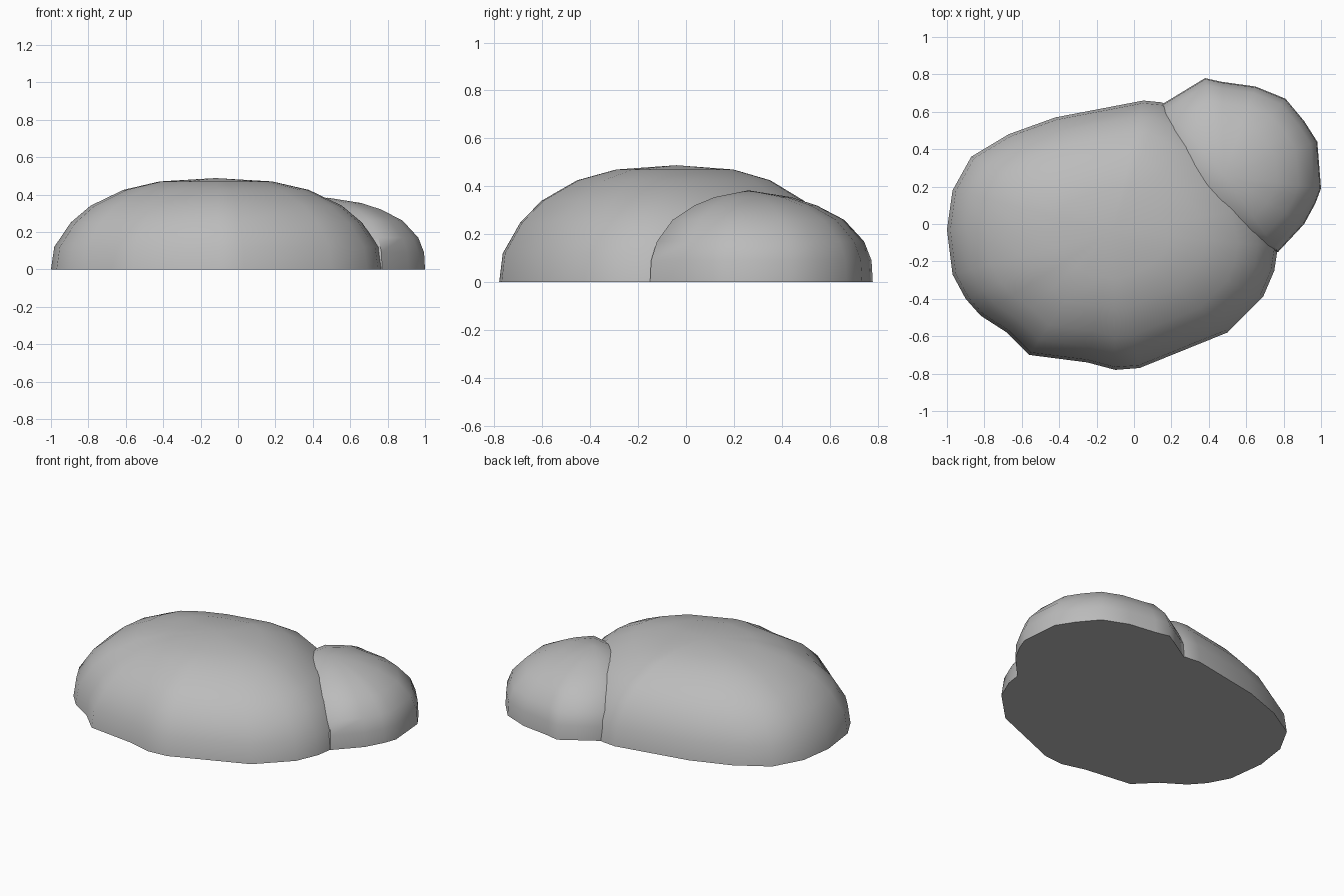
import bpy, bmesh
from math import radians

cube = bpy.data.objects.get("Cube")
if cube:
    bpy.data.objects.remove(cube, do_unlink=True)

# Stone colour
stone = bpy.data.materials.new("stone_grey")
stone.use_nodes = True
grey = (0.5, 0.5, 0.5, 1)
stone.diffuse_color = grey
bsdf = stone.node_tree.nodes["Principled BSDF"]
bsdf.inputs["Base Color"].default_value = grey
bsdf.inputs["Roughness"].default_value = 0.9


def boulder(name, outline, centre, profile, height):
    """Flat-bottomed dome: the footprint shrinks to the crown ring by ring."""
    bm = bmesh.new()
    cx, cy = centre
    rings = [[bm.verts.new((cx + (x - cx) * s, cy + (y - cy) * s, z))
              for x, y in outline] for s, z in profile]
    crown = bm.verts.new((cx, cy, height))
    n = len(outline)
    for low, high in zip(rings, rings[1:]):
        for i in range(n):
            j = (i + 1) % n
            bm.faces.new((low[i], low[j], high[j], high[i]))
    for i in range(n):
        bm.faces.new((rings[-1][i], rings[-1][(i + 1) % n], crown))
    bm.faces.new(rings[0])
    bmesh.ops.recalc_face_normals(bm, faces=bm.faces)
    mesh = bpy.data.meshes.new(name)
    bm.to_mesh(mesh)
    bm.free()
    mesh.materials.append(stone)
    obj = bpy.data.objects.new(name, mesh)
    bpy.context.collection.objects.link(obj)
    bpy.ops.object.select_all(action="DESELECT")
    obj.select_set(True)
    bpy.context.view_layer.objects.active = obj
    bpy.ops.object.shade_smooth_by_angle(angle=radians(50))
    return obj


# Large boulder
boulder(
    "large_boulder",
    [(-1, -.03), (-.97, -.27), (-.9, -.4), (-.82, -.49), (-.68, -.58),
     (-.56, -.7), (-.25, -.74), (-.1, -.78), (.03, -.77), (.5, -.58),
     (.69, -.39), (.75, -.25), (.77, -.12), (.72, .1), (.58, .32),
     (.38, .53), (.15, .65), (.05, .66), (-.42, .57), (-.67, .48),
     (-.87, .36), (-.97, .18)],
    (-.12, -.04),
    [(1, 0), (.98, .12), (.88, .25), (.76, .34), (.56, .425), (.34, .47)],
    .488)

# Small boulder leaning into the back left side
boulder(
    "small_boulder",
    [(.15, .64), (.1, .4), (.2, .12), (.45, -.08), (.77, -.15), (.91, 0),
     (.97, .11), (1, .19), (.98, .44), (.91, .55), (.81, .67), (.65, .735),
     (.47, .76), (.38, .78)],
    (.48, .26),
    [(1, 0), (.99, .09), (.93, .17), (.77, .26), (.55, .32), (.34, .355)],
    .383)
